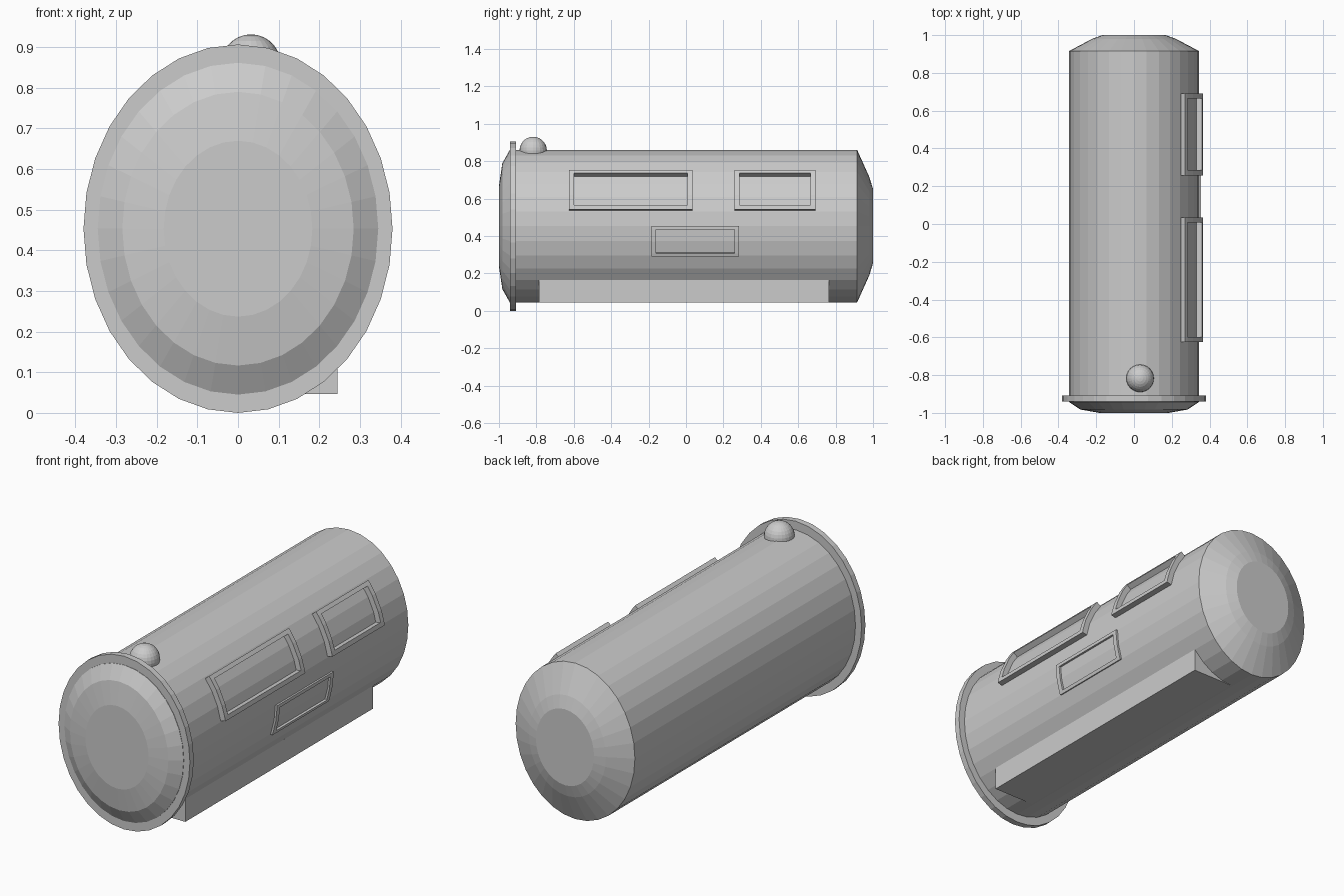
import bpy, bmesh, math

if "Cube" in bpy.data.objects:
    bpy.data.objects.remove(bpy.data.objects["Cube"])

CZ, RX, RZ, N = 0.453, 0.345, 0.408, 32

grey = bpy.data.materials.new("light grey")
grey.diffuse_color = (0.6, 0.6, 0.6, 1)
grey.use_nodes = True
grey.node_tree.nodes["Principled BSDF"].inputs["Base Color"].default_value = grey.diffuse_color


def finish(bm, name):
    bmesh.ops.recalc_face_normals(bm, faces=bm.faces)
    me = bpy.data.meshes.new(name)
    bm.to_mesh(me)
    bm.free()
    me.materials.append(grey)
    ob = bpy.data.objects.new(name, me)
    bpy.context.collection.objects.link(ob)
    return ob


def lathe(name, rings):
    """Elliptical rings (y, rx, rz) along the y axis, closed by flat ends."""
    bm = bmesh.new()
    loops = []
    for y, rx, rz in rings:
        loops.append([bm.verts.new((rx * math.cos(2 * math.pi * i / N), y,
                                    CZ + rz * math.sin(2 * math.pi * i / N)))
                      for i in range(N)])
    for a, b in zip(loops, loops[1:]):
        for i in range(N):
            j = (i + 1) % N
            bm.faces.new((a[i], a[j], b[j], b[i]))
    bm.faces.new(loops[0])
    bm.faces.new(loops[-1])
    return finish(bm, name)


def shell(t, off):
    """Point on the body's cross-section at angle t, pushed out by off."""
    nx, nz = math.cos(t) / RX, math.sin(t) / RZ
    k = off / math.hypot(nx, nz)
    return RX * math.cos(t) + nx * k, CZ + RZ * math.sin(t) + nz * k


def frame(name, y0, y1, t0, t1, wy, wt, thick):
    """Rectangular frame that follows the curve of the body."""
    step = math.pi / 16
    ts = {t0, t0 + wt, t1 - wt, t1}
    ts |= {i * step for i in range(-8, 9) if t0 + wt + .03 < i * step < t1 - wt - .03}
    ts = sorted(ts)
    ys = [y0, y0 + wy, y1 - wy, y1]
    bm = bmesh.new()
    grid = [[[bm.verts.new((shell(t, o)[0], y, shell(t, o)[1])) for o in (-0.01, thick)]
             for y in ys] for t in ts]
    last = len(ts) - 2

    def solid(i, j):
        return 0 <= i <= last and 0 <= j <= 2 and (i in (0, last) or j in (0, 2))

    for i in range(last + 1):
        for j in range(3):
            if not solid(i, j):
                continue
            c = [grid[i][j], grid[i + 1][j], grid[i + 1][j + 1], grid[i][j + 1]]
            bm.faces.new([v[1] for v in c])
            bm.faces.new([v[0] for v in reversed(c)])
            sides = (((i, j - 1), 0, 1), ((i + 1, j), 1, 2),
                     ((i, j + 1), 2, 3), ((i - 1, j), 3, 0))
            for nb, p, q in sides:
                if not solid(*nb):
                    bm.faces.new((c[p][0], c[q][0], c[q][1], c[p][1]))
    return finish(bm, name)


# Tank body with bevelled domed ends
lathe("tank_body", [(y, RX * f, RZ * f) for y, f in (
    (-1.0, 0.53), (-0.982, 0.825), (-0.942, 1.0), (0.915, 1.0), (0.98, 0.645), (1.0, 0.487))])

# Flange ring near the front
lathe("front_flange", [(-0.94, 0.38, 0.453), (-0.908, 0.38, 0.453)])

# Raised frames on the right side
frame("long_frame", -0.625, 0.035, 0.21, 0.767, 0.027, 0.055, 0.028)
frame("short_frame", 0.258, 0.692, 0.21, 0.767, 0.027, 0.055, 0.028)
frame("lower_frame", -0.185, 0.283, -0.398, 0.0, 0.025, 0.042, 0.010)

# Dome on top
bm = bmesh.new()
bmesh.ops.create_uvsphere(bm, u_segments=24, v_segments=14, radius=0.073)
bmesh.ops.translate(bm, verts=bm.verts, vec=(0.032, -0.817, 0.858))
finish(bm, "top_dome")

# Box running along the lower right
bm = bmesh.new()
bmesh.ops.create_cube(bm, size=1)
bmesh.ops.scale(bm, verts=bm.verts, vec=(0.245, 1.55, 0.12))
bmesh.ops.translate(bm, verts=bm.verts, vec=(0.1225, -0.01, 0.106))
finish(bm, "lower_side_box")
